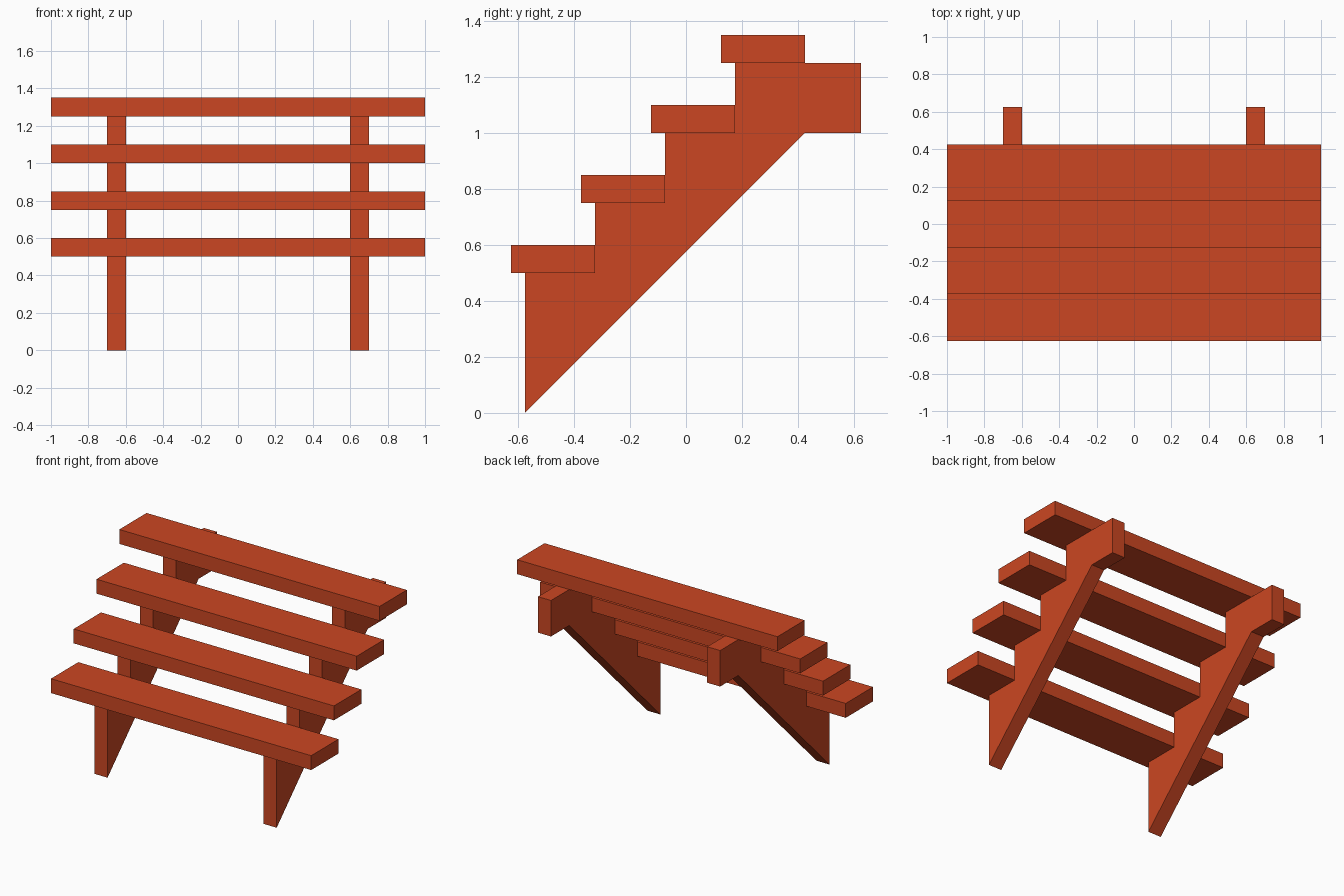
import bpy
import bmesh

cube = bpy.data.objects.get("Cube")
if cube:
    bpy.data.objects.remove(cube, do_unlink=True)

paint = bpy.data.materials.new("red_orange_paint")
colour = (0.60, 0.062, 0.016, 1.0)
paint.diffuse_color = colour
paint.use_nodes = True
paint.node_tree.nodes["Principled BSDF"].inputs["Base Color"].default_value = colour


def extrude_profile(name, profile, x_min, x_max):
    """Solid made by sweeping a (y, z) outline along x."""
    bm = bmesh.new()
    face = bm.faces.new([bm.verts.new((x_min, y, z)) for y, z in profile])
    result = bmesh.ops.extrude_face_region(bm, geom=[face])
    moved = [g for g in result["geom"] if isinstance(g, bmesh.types.BMVert)]
    bmesh.ops.translate(bm, verts=moved, vec=(x_max - x_min, 0, 0))
    bmesh.ops.recalc_face_normals(bm, faces=bm.faces)
    mesh = bpy.data.meshes.new(name)
    bm.to_mesh(mesh)
    bm.free()
    mesh.materials.append(paint)
    obj = bpy.data.objects.new(name, mesh)
    bpy.context.collection.objects.link(obj)
    return obj


STEPS = 4
PITCH = 0.25          # rise and run of each step
DEPTH, THICK = 0.30, 0.10
FRONT, FIRST = -0.625, 0.50

# Treads
for i in range(STEPS):
    y, z = FRONT + i * PITCH, FIRST + i * PITCH
    outline = [(y, z), (y + DEPTH, z), (y + DEPTH, z + THICK), (y, z + THICK)]
    extrude_profile(f"tread_{i + 1}", outline, -1, 1)

# Saw-tooth stringers with a square top end
riser = FRONT + 0.05
stringer = [(riser, 0)]
for i in range(STEPS):
    y, z = riser + i * PITCH, FIRST + i * PITCH
    stringer += [(y, z), (y + PITCH, z)]
    if i == STEPS - 1:
        stringer[-1] = (-FRONT, z)
    else:
        stringer.append((y + PITCH, z + PITCH))
# Drop the doubled corners between steps
stringer = list(dict.fromkeys(stringer))
stringer += [(-FRONT, 1.0), (riser + 1.0, 1.0)]

extrude_profile("left_stringer", stringer, 0.6, 0.7)
extrude_profile("right_stringer", stringer, -0.7, -0.6)
